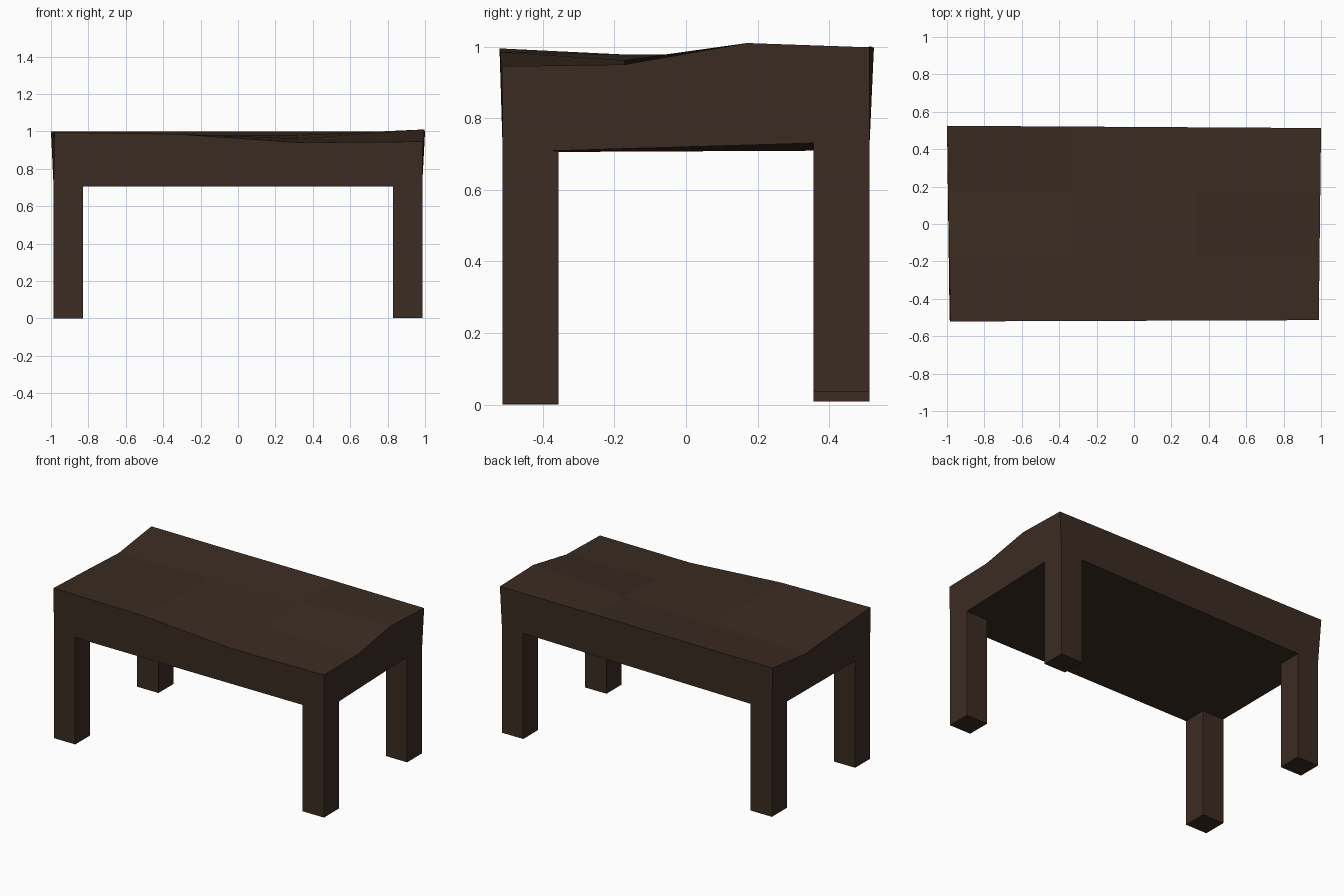
import bpy, bmesh
from mathutils import Vector

cube = bpy.data.objects.get("Cube")
if cube:
    bpy.data.objects.remove(cube, do_unlink=True)

wood = bpy.data.materials.new("dark_wood")
wood.use_nodes = True
colour = (0.044, 0.025, 0.016, 1)
wood.diffuse_color = colour
wood.node_tree.nodes["Principled BSDF"].inputs["Base Color"].default_value = colour


def add_object(name, bm):
    bmesh.ops.recalc_face_normals(bm, faces=bm.faces)
    mesh = bpy.data.meshes.new(name)
    bm.to_mesh(mesh)
    bm.free()
    mesh.materials.append(wood)
    obj = bpy.data.objects.new(name, mesh)
    bpy.context.collection.objects.link(obj)
    return obj


# Worn tabletop: uneven upper surface, rows from front to back
heights = [
    (0.995, 0.985, 0.940, 0.945),
    (0.977, 0.978, 0.962, 0.950),
    (0.957, 0.970, 0.980, 1.010),
    (0.998, 0.998, 1.000, 0.998),
]
front_left, front_right = Vector((-0.982, -0.521)), Vector((0.988, -0.514))
back_left, back_right = Vector((-1.0, 0.525)), Vector((1.0, 0.513))

bm = bmesh.new()
grid = []
for row, line in enumerate(heights):
    start = front_left.lerp(back_left, row / 3)
    end = front_right.lerp(back_right, row / 3)
    grid.append([bm.verts.new((*start.lerp(end, col / 3), z))
                 for col, z in enumerate(line)])
for r in range(3):
    for c in range(3):
        bm.faces.new((grid[r][c], grid[r][c + 1], grid[r + 1][c + 1], grid[r + 1][c]))

# Tapered sides and flat underside
HX, HY = 0.986, 0.512
under = {(-1, -1): 0.705, (1, -1): 0.705, (1, 1): 0.735, (-1, 1): 0.71}
base = [bm.verts.new((sx * HX, sy * HY, z)) for (sx, sy), z in under.items()]
edges = [grid[0], [row[3] for row in grid], grid[3][::-1], [row[0] for row in grid][::-1]]
for i, edge in enumerate(edges):
    bm.faces.new([base[i], base[(i + 1) % 4]] + edge[::-1])
bm.faces.new(base[::-1])
add_object("tabletop", bm)

# Square legs flush with the corners, each a slightly different length
WIDTH = 0.156
feet = {(-1, -1): 0.0, (1, -1): 0.003, (1, 1): 0.036, (-1, 1): 0.008}
for (sx, sy), foot in feet.items():
    top = under[sx, sy] + 0.004
    bm = bmesh.new()
    bmesh.ops.create_cube(bm, size=1)
    bmesh.ops.scale(bm, vec=(WIDTH, WIDTH, top - foot), verts=bm.verts)
    bmesh.ops.translate(bm, vec=(sx * (HX - WIDTH / 2), sy * (HY - WIDTH / 2),
                                 (top + foot) / 2), verts=bm.verts)
    name = ("front" if sy < 0 else "back") + ("_left" if sx > 0 else "_right") + "_leg"
    add_object(name, bm)
